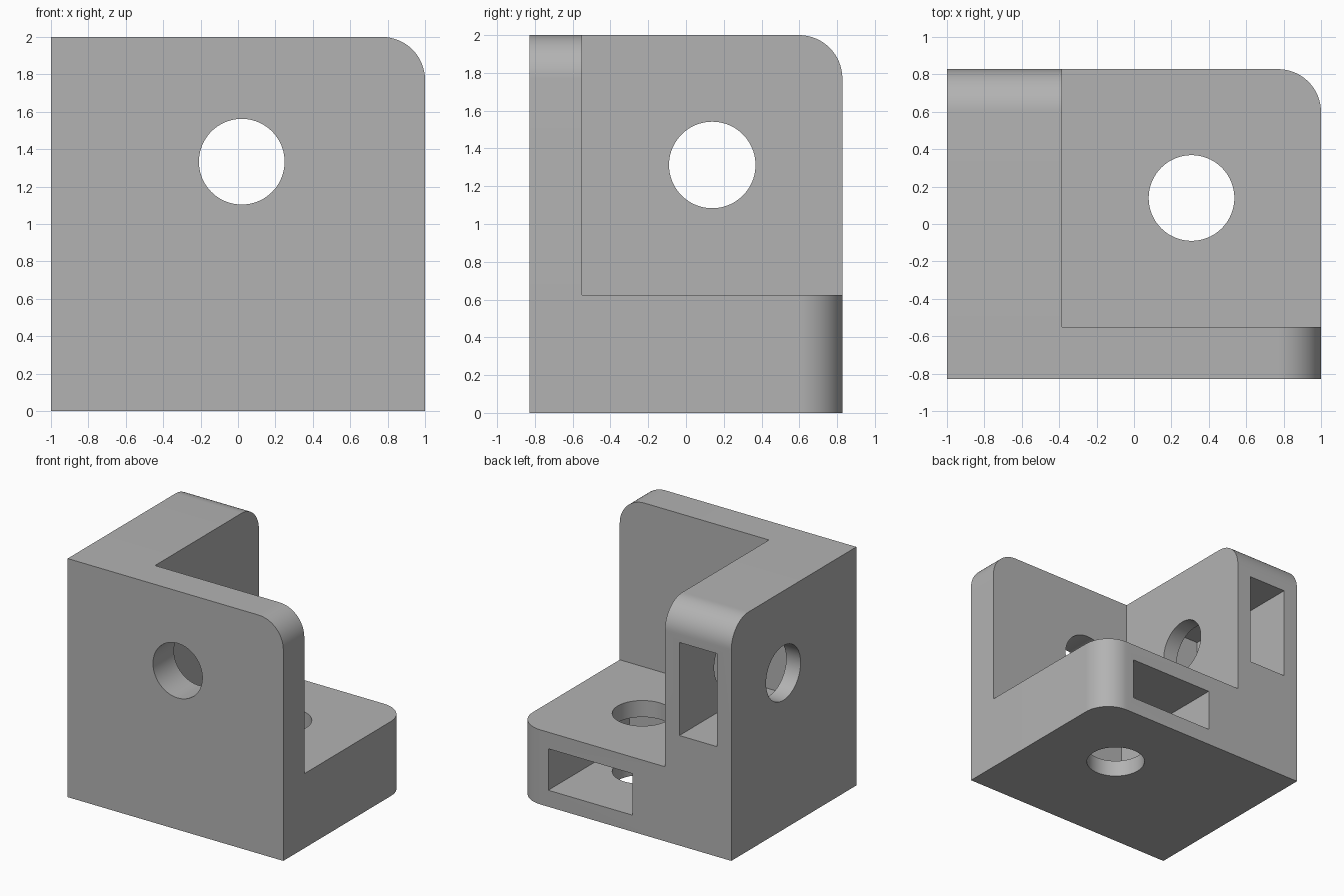
import bpy
import math

if "Cube" in bpy.data.objects:
    bpy.data.objects.remove(bpy.data.objects["Cube"])

grey = bpy.data.materials.new("plain grey")
grey.use_nodes = True
grey.diffuse_color = (0.45, 0.45, 0.45, 1)
grey.node_tree.nodes["Principled BSDF"].inputs["Base Color"].default_value = (0.45, 0.45, 0.45, 1)

X, Y, Z = 1.0, 0.828, 2.0            # outer limits
WALL_X, WALL_Y, FLOOR = -0.385, -0.55, 0.625
HOLE_R, FILLET = 0.229, 0.23
MID = ((WALL_X + X) / 2, (WALL_Y + Y) / 2, (FLOOR + Z) / 2)
SLOT, SLOT_T = 0.39, 0.174           # half width and half thickness of a slot


def box(name, low, high):
    bpy.ops.mesh.primitive_cube_add(size=1, location=[(a + b) / 2 for a, b in zip(low, high)])
    ob = bpy.context.object
    ob.name = name
    ob.scale = [b - a for a, b in zip(low, high)]
    bpy.ops.object.transform_apply(location=True, rotation=False, scale=True)
    return ob


def cylinder(name, centre, axis, radius, depth):
    turn = {"x": (0, math.pi / 2, 0), "y": (math.pi / 2, 0, 0), "z": (0, 0, 0)}[axis]
    bpy.ops.mesh.primitive_cylinder_add(vertices=96, radius=radius, depth=depth,
                                        location=centre, rotation=turn)
    bpy.context.object.name = name
    return bpy.context.object


def round_edge(ob, test):
    """Fillet the straight edges whose two ends pass the test."""
    weight = ob.data.attributes.new("bevel_weight_edge", "FLOAT", "EDGE")
    for edge in ob.data.edges:
        if all(test(ob.data.vertices[v].co) for v in edge.vertices):
            weight.data[edge.index].value = 1
    bevel = ob.modifiers.new("fillet", "BEVEL")
    bevel.limit_method = "WEIGHT"
    bevel.width = FILLET
    bevel.segments = 16


def combine(target, other, operation):
    boolean = target.modifiers.new(operation, "BOOLEAN")
    boolean.operation = operation
    boolean.solver = "EXACT"
    boolean.object = other


# Three plates meeting in one corner, each with its free outer corner rounded
bracket = box("corner_bracket", (-X, -Y, 0), (X, Y, FLOOR))
side = box("side_wall", (-X, -Y, 0), (WALL_X, Y, Z))
front = box("front_wall", (-X, -Y, 0), (X, WALL_Y, Z))
round_edge(bracket, lambda c: c.x > 0 and c.y > 0)
round_edge(side, lambda c: c.y > 0 and c.z > 1)
round_edge(front, lambda c: c.x > 0 and c.z > 1)
helpers = [side, front]
for plate in helpers:
    combine(bracket, plate, "UNION")

# Round bolt holes and the nut slots that open at the back
end = MID[1] - SLOT
side_mid, floor_mid = (WALL_X - X) / 2, FLOOR / 2
cutters = [
    cylinder("front_hole", (0.02, -0.7, 1.333), "y", HOLE_R, 0.7),
    cylinder("side_hole", (side_mid, MID[1], MID[2]), "x", HOLE_R, 0.9),
    cylinder("floor_hole", (MID[0], MID[1], floor_mid), "z", HOLE_R, 0.9),
    box("side_slot", (side_mid - SLOT_T, end, MID[2] - SLOT),
        (side_mid + SLOT_T, 1, MID[2] + SLOT)),
    box("floor_slot", (MID[0] - SLOT, end, floor_mid - SLOT_T),
        (MID[0] + SLOT, 1, floor_mid + SLOT_T)),
]
for cutter in cutters:
    combine(bracket, cutter, "DIFFERENCE")

# Bake the solid, then drop the helpers
bpy.ops.object.select_all(action="DESELECT")
bracket.select_set(True)
bpy.context.view_layer.objects.active = bracket
for name in [m.name for m in bracket.modifiers]:
    bpy.ops.object.modifier_apply(modifier=name)
for ob in helpers + cutters:
    bpy.data.objects.remove(ob)

bracket.data.materials.clear()
bracket.data.materials.append(grey)
for face in bracket.data.polygons:
    face.material_index = 0
bpy.ops.object.shade_smooth_by_angle(angle=math.radians(30))
